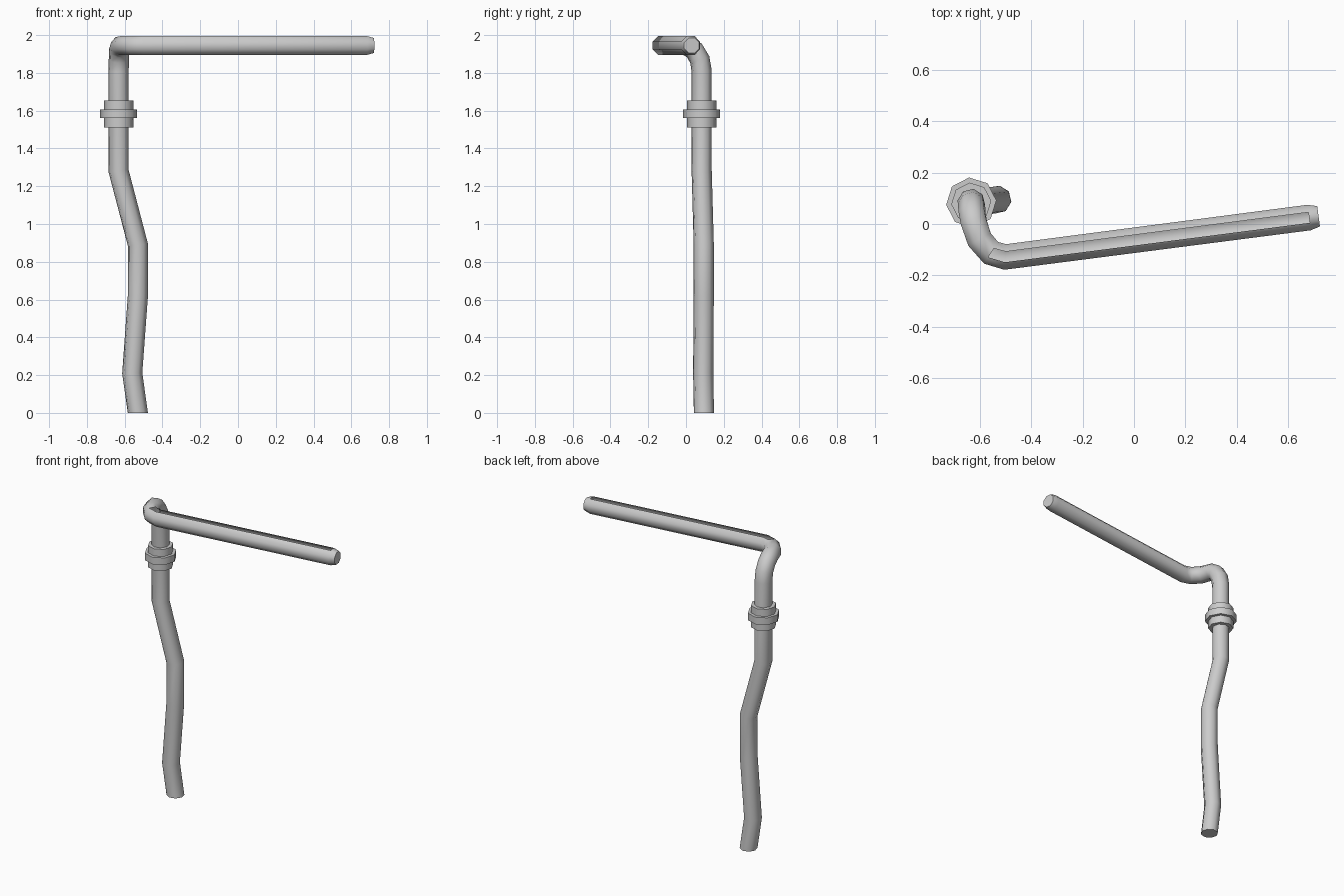
import bpy, bmesh, math
from mathutils import Vector

if "Cube" in bpy.data.objects:
    bpy.data.objects.remove(bpy.data.objects["Cube"])

SIDES = 8


def finish(bm, name):
    me = bpy.data.meshes.new(name)
    bm.to_mesh(me)
    bm.free()
    ob = bpy.data.objects.new(name, me)
    bpy.context.collection.objects.link(ob)
    bpy.ops.object.select_all(action='DESELECT')
    ob.select_set(True)
    bpy.context.view_layer.objects.active = ob
    bpy.ops.object.shade_smooth_by_angle(angle=math.radians(50))
    return ob


def sweep(name, path, slot=()):
    """Octagonal tube along (x, y, z, radius) points; top strip left open on slot segments."""
    bm = bmesh.new()
    pts = [Vector(p[:3]) for p in path]
    up = Vector((0, 0, 1))
    rings, last = [], None
    for i, p in enumerate(pts):
        d_in = (p - pts[i - 1]).normalized() if i else (pts[1] - p).normalized()
        d_out = (pts[i + 1] - p).normalized() if i < len(pts) - 1 else d_in
        t = (d_in + d_out).normalized()
        if p.z == 0:
            t = Vector((0, 0, -1))
        if last is not None:
            up = last.rotation_difference(t) @ up
        up = (up - t * up.dot(t)).normalized()
        last, side = t, t.cross(up)
        ring = []
        for k in range(SIDES):
            a = 2 * math.pi * (k + 0.5) / SIDES
            ring.append(bm.verts.new(p + (up * math.cos(a) + side * math.sin(a)) * path[i][3]))
        rings.append(ring)
    for i in range(len(rings) - 1):
        for k in range(SIDES):
            if i in slot and k == SIDES - 1:
                continue
            j = (k + 1) % SIDES
            bm.faces.new((rings[i][k], rings[i][j], rings[i + 1][j], rings[i + 1][k]))
    bm.faces.new(rings[0])
    bm.faces.new(rings[-1])
    bmesh.ops.recalc_face_normals(bm, faces=bm.faces)
    return finish(bm, name)


# Pipe: slotted arm, double elbow, then the crooked pole down to the ground
R = 0.054
sweep("bent_pipe", [
    (0.717, 0.030, 1.945, 0.043),
    (0.680, 0.025, 1.945, R),
    (-0.500, -0.128, 1.945, R),
    (-0.555, -0.112, 1.945, R),
    (-0.600, -0.060, 1.945, R),
    (-0.622, 0.005, 1.943, R),
    (-0.629, 0.045, 1.918, R),
    (-0.631, 0.073, 1.870, R),
    (-0.632, 0.083, 1.810, R),
    (-0.632, 0.083, 1.280, R),
    (-0.530, 0.094, 0.890, R),
    (-0.530, 0.094, 0.620, R),
    (-0.560, 0.091, 0.210, R),
    (-0.530, 0.095, 0, R),
], slot=(1, 2))

# Collar: stepped octagonal coupling around the pole
bm = bmesh.new()
rings = []
for r, z in [(0.05, 1.51), (0.078, 1.51), (0.078, 1.56), (0.098, 1.56),
             (0.098, 1.607), (0.078, 1.607), (0.078, 1.655), (0.05, 1.655)]:
    rings.append([bm.verts.new((-0.632 + r * math.cos(a), 0.083 + r * math.sin(a), z))
                  for a in (math.radians(5 + 45 * k) for k in range(SIDES))])
for lo, hi in zip(rings, rings[1:]):
    for k in range(SIDES):
        j = (k + 1) % SIDES
        bm.faces.new((lo[k], lo[j], hi[j], hi[k]))
bmesh.ops.recalc_face_normals(bm, faces=bm.faces)
finish(bm, "pipe_collar")
